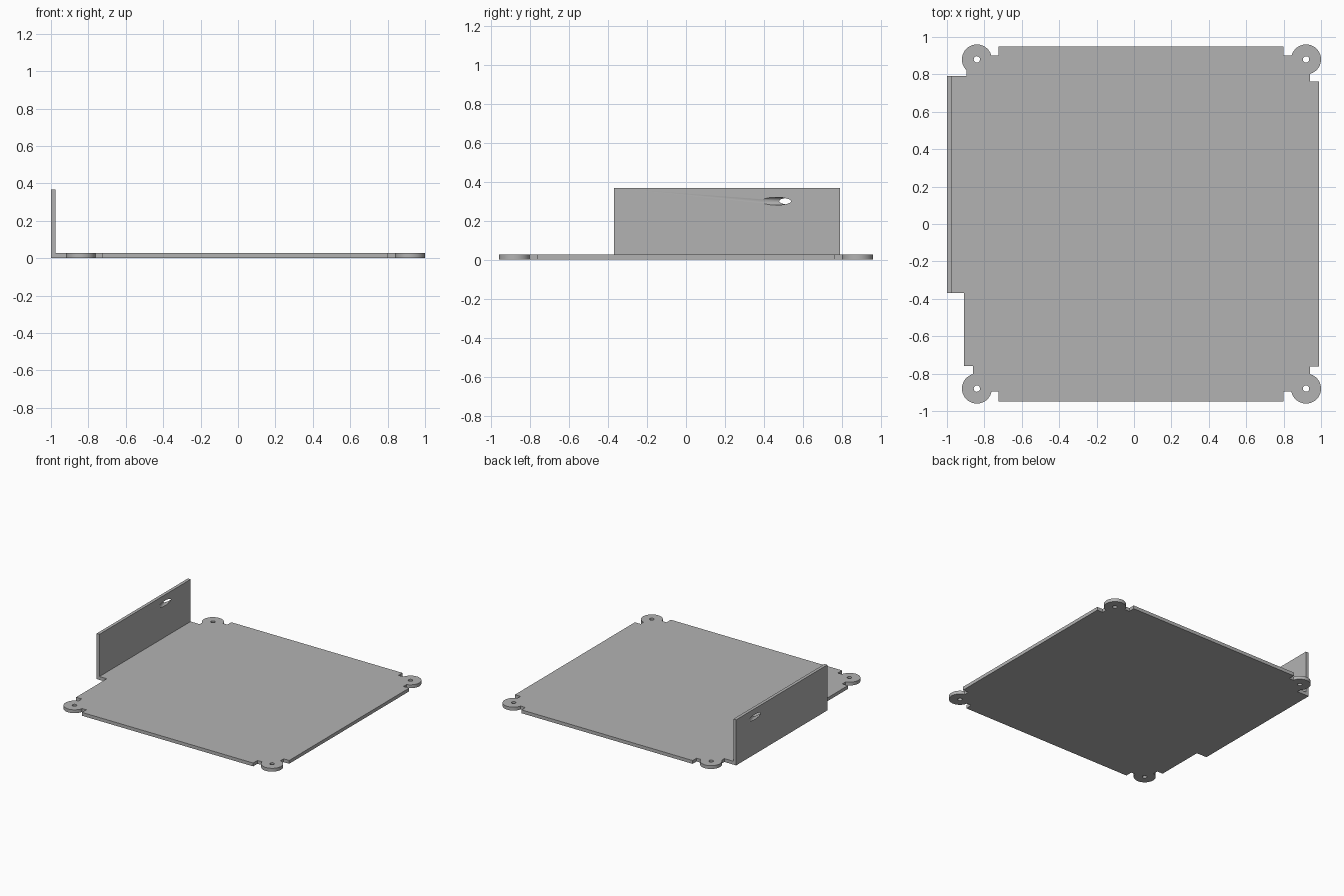
import bpy
import math
from mathutils import Vector

if "Cube" in bpy.data.objects:
    bpy.data.objects.remove(bpy.data.objects["Cube"])

T = 0.027          # sheet thickness
FOLD = -0.975      # inner face of the upright flange
LUG_R, HOLE_R = 0.08, 0.017

steel = bpy.data.materials.new("grey steel")
steel.diffuse_color = (0.45, 0.45, 0.45, 1)
steel.use_nodes = True
steel.node_tree.nodes["Principled BSDF"].inputs["Base Color"].default_value = steel.diffuse_color


def lug_arc(cx, cy, start, end, steps=36):
    """Outer arc of a corner lug, counter-clockwise from start to end point."""
    a = math.atan2(start[1] - cy, start[0] - cx)
    b = math.atan2(end[1] - cy, end[0] - cx)
    if b <= a:
        b += 2 * math.pi
    return [(cx + LUG_R * math.cos(a + (b - a) * i / steps),
             cy + LUG_R * math.sin(a + (b - a) * i / steps)) for i in range(steps + 1)]


def on_lug(cx, cy, x=None, y=None, side=1):
    """Point where a vertical (x) or horizontal (y) notch edge meets a lug."""
    if x is not None:
        return (x, cy + side * math.sqrt(LUG_R ** 2 - (x - cx) ** 2))
    return (cx + side * math.sqrt(LUG_R ** 2 - (y - cy) ** 2), y)


def finish(obj, angle=30):
    obj.data.materials.clear()
    obj.data.materials.append(steel)
    bpy.ops.object.select_all(action='DESELECT')
    obj.select_set(True)
    bpy.context.view_layer.objects.active = obj
    bpy.ops.object.shade_smooth_by_angle(angle=math.radians(angle))


# Plate outline, counter-clockwise from the front edge
R, L, Y = 0.92, -0.84, 0.88
outline = [(-0.725, -0.95), (0.80, -0.95), (0.80, -0.895)]
outline += lug_arc(R, -Y, on_lug(R, -Y, y=-0.895, side=-1), on_lug(R, -Y, x=0.94))
outline += [(0.94, -0.763), (0.99, -0.763), (0.99, 0.763), (0.94, 0.763)]
outline += lug_arc(R, Y, on_lug(R, Y, x=0.94, side=-1), on_lug(R, Y, y=0.90, side=-1))
outline += [(0.80, 0.90), (0.80, 0.95), (-0.725, 0.95), (-0.725, 0.90)]
outline += lug_arc(L, Y, on_lug(L, Y, y=0.90), on_lug(L, Y, x=-0.895, side=-1))
outline += [(-0.895, 0.79), (FOLD, 0.79), (FOLD, -0.37), (-0.91, -0.37),
            (-0.91, -0.76), (-0.86, -0.76)]
outline += lug_arc(L, -Y, on_lug(L, -Y, x=-0.86), on_lug(L, -Y, y=-0.895))
outline += [(-0.725, -0.895)]

# Screw holes through the lugs
loops = [outline]
for cx in (L, R):
    for cy in (-Y, Y):
        loops.append([(cx + HOLE_R * math.cos(i * math.pi / 12),
                       cy + HOLE_R * math.sin(i * math.pi / 12)) for i in range(24)])

curve = bpy.data.curves.new("base_plate", 'CURVE')
curve.dimensions = '2D'
curve.fill_mode = 'BOTH'
curve.extrude = T / 2
for pts in loops:
    spline = curve.splines.new('POLY')
    spline.points.add(len(pts) - 1)
    for p, (x, y) in zip(spline.points, pts):
        p.co = (x, y, 0, 1)
    spline.use_cyclic_u = True
plate = bpy.data.objects.new("base_plate", curve)
bpy.context.collection.objects.link(plate)
plate.location.z = T / 2
plate.select_set(True)
bpy.context.view_layer.objects.active = plate
bpy.ops.object.convert(target='MESH')
plate = bpy.context.object
bpy.ops.object.mode_set(mode='EDIT')
bpy.ops.mesh.select_all(action='SELECT')
bpy.ops.mesh.remove_doubles(threshold=0.0001)
bpy.ops.mesh.normals_make_consistent(inside=False)
bpy.ops.object.mode_set(mode='OBJECT')
finish(plate)

# Upright flange along the left edge
bpy.ops.mesh.primitive_cube_add(size=1, location=((FOLD - 1) / 2, 0.21, 0.1835))
flange = bpy.context.object
flange.name = "side_flange"
flange.scale = (FOLD + 1, 1.16, 0.367)
bpy.ops.object.transform_apply(location=False, rotation=False, scale=True)

# Slanted hole drilled through the flange
inner, outer = Vector((FOLD, 0.462, 0.30)), Vector((-1, 0.555, 0.30))
bpy.ops.mesh.primitive_cylinder_add(vertices=32, radius=0.02, depth=0.6,
                                    location=(inner + outer) / 2)
drill = bpy.context.object
drill.name = "hole_cutter"
drill.rotation_euler = (outer - inner).to_track_quat('Z', 'Y').to_euler()
drill.hide_render = True
cut = flange.modifiers.new("slanted_hole", 'BOOLEAN')
cut.operation = 'DIFFERENCE'
cut.solver = 'EXACT'
cut.object = drill
bpy.context.view_layer.objects.active = flange
bpy.ops.object.modifier_apply(modifier=cut.name)
bpy.data.objects.remove(drill)
finish(flange)
